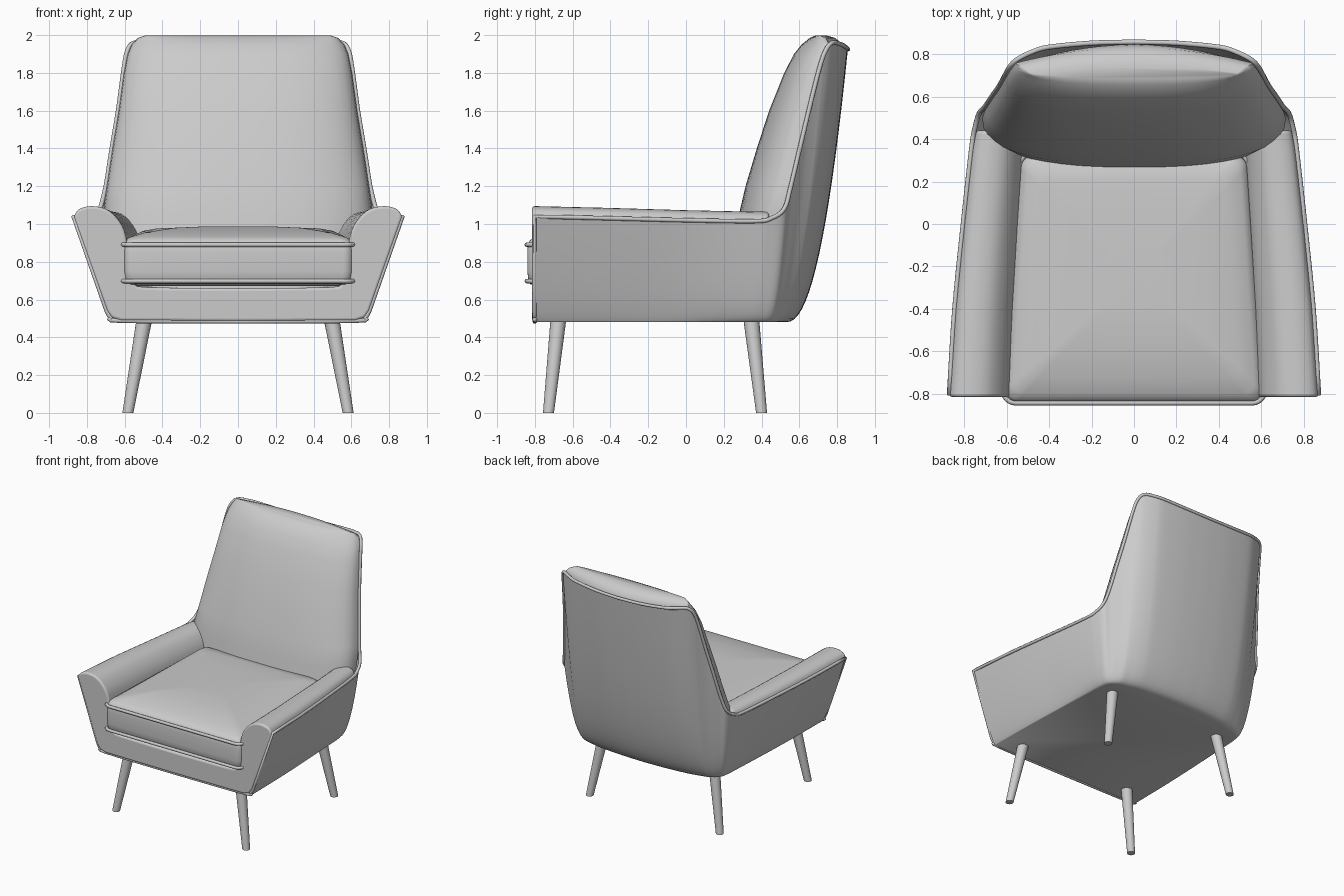
import bpy, bmesh, math
from mathutils import Vector

cube = bpy.data.objects.get("Cube")
if cube:
    bpy.data.objects.remove(cube)

GREY = (0.6, 0.6, 0.6, 1)
grey = bpy.data.materials.new("light_grey")
grey.use_nodes = True
grey.diffuse_color = GREY
grey.node_tree.nodes["Principled BSDF"].inputs["Base Color"].default_value = GREY


def link(name, data):
    obj = bpy.data.objects.new(name, data)
    bpy.context.collection.objects.link(obj)
    data.materials.append(grey)
    return obj


def spline(points, steps=4):
    """Smooth path through the points."""
    pts = [Vector(p) for p in points]
    pts = [2 * pts[0] - pts[1]] + pts + [2 * pts[-1] - pts[-2]]
    path = []
    for a, b, c, d in zip(pts, pts[1:], pts[2:], pts[3:]):
        for i in range(steps):
            t = i / steps
            path.append((2 * b + (c - a) * t + (2 * a - 5 * b + 4 * c - d) * t * t
                         + (3 * b - a - 3 * c + d) * t ** 3) / 2)
    return path + [pts[-2]]


def mirrored(half):
    """Continue a path that ends on x = 0 to the other side."""
    return half + [Vector((-p.x, *p[1:])) for p in reversed(half[:-1])]


def loft(name, rings, closed=True, caps=(True, True), bevel=0.0):
    """Skin a series of equal-length rings."""
    bm = bmesh.new()
    rows = [[bm.verts.new(p) for p in ring] for ring in rings]
    n = len(rows[0])
    for low, high in zip(rows, rows[1:]):
        for i in range(n if closed else n - 1):
            j = (i + 1) % n
            bm.faces.new((low[i], low[j], high[j], high[i]))
    for row, wanted in zip((rows[0], rows[-1]), caps):
        if wanted:
            bm.faces.new(row)
    bmesh.ops.recalc_face_normals(bm, faces=bm.faces)
    mesh = bpy.data.meshes.new(name)
    bm.to_mesh(mesh)
    bm.free()
    obj = link(name, mesh)
    if bevel:
        mod = obj.modifiers.new("soft_edges", "BEVEL")
        mod.width, mod.segments = bevel, 4
        mod.limit_method, mod.angle_limit = "ANGLE", math.radians(60)
    bpy.ops.object.select_all(action="DESELECT")
    bpy.context.view_layer.objects.active = obj
    obj.select_set(True)
    bpy.ops.object.shade_smooth_by_angle(angle=math.radians(50))
    return obj


def piping(name, path, radius=0.012):
    curve = bpy.data.curves.new(name, "CURVE")
    curve.dimensions = "3D"
    curve.bevel_depth, curve.bevel_resolution = radius, 2
    line = curve.splines.new("POLY")
    line.points.add(len(path) - 1)
    for point, p in zip(line.points, path):
        point.co = (*p, 1)
    line.use_cyclic_u = True
    return link(name, curve)


# Outer shell: a bottom outline swept up to the seam along arms and back
rim_half = spline([
    (.87, -.8, 1.04), (.845, -.4, 1.03), (.805, 0, 1.02), (.765, .36, 1.015),
    (.75, .45, 1.03), (.73, .52, 1.08), (.7, .555, 1.2), (.67, .6, 1.39),
    (.635, .65, 1.6), (.605, .705, 1.82), (.585, .74, 1.92), (.55, .775, 1.96),
    (.48, .81, 1.955), (.4, .833, 1.945), (.2, .852, 1.93), (0, .857, 1.925)])
foot_half = spline([(x, y, .48) for x, y in (
    (.67, -.8), (.665, -.4), (.65, 0), (.63, .3), (.62, .38), (.61, .42), (.6, .44),
    (.585, .455), (.57, .465), (.55, .475), (.53, .48), (.48, .49), (.43, .5),
    (.36, .51), (.18, .525), (0, .53))])
rim, foot = mirrored(rim_half), mirrored(foot_half)


def shell_point(low, high, s):
    blend = min(1, max(0, (high.y + .1) / .6))
    out = s ** (.82 - .37 * blend)
    p = low.lerp(high, out)
    p.z = low.z + (high.z - low.z) * s
    return p


levels = 18
loft("outer_shell", [[shell_point(a, b, (i / levels) ** 2) for a, b in zip(foot, rim)]
                     for i in range(levels + 1)], closed=False, caps=(True, False))

# Seam around the shell and across the front
front_seam = spline([(.695, -.8, .54), (.672, -.8, .505), (.62, -.8, .488), (0, -.8, .484)])
seam = rim + [Vector((-p.x, p.y, p.z)) for p in mirrored(front_seam)]
piping("shell_piping", seam)

# Arms and front rail: one U-shaped section lofted front to back
section = spline([(.87, 1.04), (.845, 1.077), (.78, 1.095), (.7, 1.08), (.64, 1.03), (.6, .96),
                  (.58, .85), (.575, .74), (.545, .685), (.48, .665), (0, .66)], 3)
under = [Vector(p) for p in ((0, .485), (.62, .488), (.67, .505), (.695, .54))]
half = [Vector((p.x, 0, p.y)) for p in section + under]
outline = half + [Vector((-p.x, 0, p.z)) for p in reversed(half) if p.x > 0]
# keep the loop in order: right side arm to centre, left side, then the underside
top = [Vector((p.x, 0, p.y)) for p in section]
base = [Vector((p.x, 0, p.y)) for p in under]
outline = (mirrored(top) + [Vector((-p.x, 0, p.z)) for p in reversed(base)] + base[1:])
stations = ((-.815, 1, 0), (-.4, .968, .01), (0, .922, .022), (.36, .876, .03), (.44, .858, .03))
loft("arms_and_rail", [[(p.x * k, y, p.z - drop * (p.z > .9)) for p in outline]
                       for y, k, drop in stations], bevel=.035)

# Padded back: height, half width, edge depth, front depth, rear depth
back_keys = [(.66, .6, .44, .22, .5), (1.05, .715, .5, .28, .7), (1.2, .695, .555, .315, .75),
             (1.4, .665, .603, .375, .785), (1.6, .632, .65, .44, .81), (1.8, .605, .7, .52, .835),
             (1.9, .585, .738, .572, .845), (1.95, .563, .757, .612, .83),
             (1.985, .53, .74, .655, .79), (1.998, .49, .71, .685, .745)]


def back_ring(key):
    z, w, edge, front, rear = key.to_tuple()
    ring = []
    for i in range(48):
        a = math.tau * i / 48
        u = math.cos(a)
        if math.sin(a) < 0:
            y = edge + (front - edge) * (1 - abs(u) ** 2.5) ** .4
        else:
            y = edge + (rear - edge) * (1 - u * u)
        ring.append((w * u, y, z))
    return ring


def key_spline(keys, steps=3):
    for a, b in zip(keys, keys[1:]):
        for i in range(steps):
            yield Vector([p + (q - p) * i / steps for p, q in zip(a, b)])
    yield Vector(keys[-1])


loft("back_cushion", [back_ring(k) for k in key_spline(back_keys, 1)])


# Seat cushion: rounded trapezoid rings, domed on top
def seat_ring(scale, z, inset=0.0, sag=0.0):
    ring = []
    r = .06
    for cx, cy, start in ((1, 1, 0), (-1, 1, 90), (-1, -1, 180), (1, -1, 270)):
        for i in range(7):
            a = math.radians(start + 15 * i)
            y = cy * (.585 - r - inset) + r * math.sin(a)
            w = .575 - .04 * y / .585
            x = cx * (w - r - inset) + r * math.cos(a)
            ring.append(Vector((x * scale, y * scale - .255, z + sag * y)))
    return ring


loft("seat_cushion", [seat_ring(*v) for v in (
    (.9, .672), (.97, .68), (.99, .698), (1, .75), (1, .85), (.995, .905, 0, .02),
    (.975, .93, 0, .025), (.93, .948, 0, .03), (.8, .966, 0, .02), (.55, .98), (.25, .988))])
for name, z, tilt in (("seat_piping_top", .908, .03), ("seat_piping_bottom", .698, 0)):
    piping(name, seat_ring(1.005, z, 0, tilt))

# Tapered splayed legs
for side, sx in (("left", 1), ("right", -1)):
    for end, y_top, y_foot in (("front", -.675, -.728), ("back", .345, .4)):
        rings = []
        for x, y, z, r in ((.583, y_foot, 0, .029), (.495, y_top, .5, .042)):
            rings.append([(sx * x + r * math.cos(math.tau * i / 20),
                           y + r * math.sin(math.tau * i / 20), z) for i in range(20)])
        loft(f"{end}_{side}_leg", rings)
